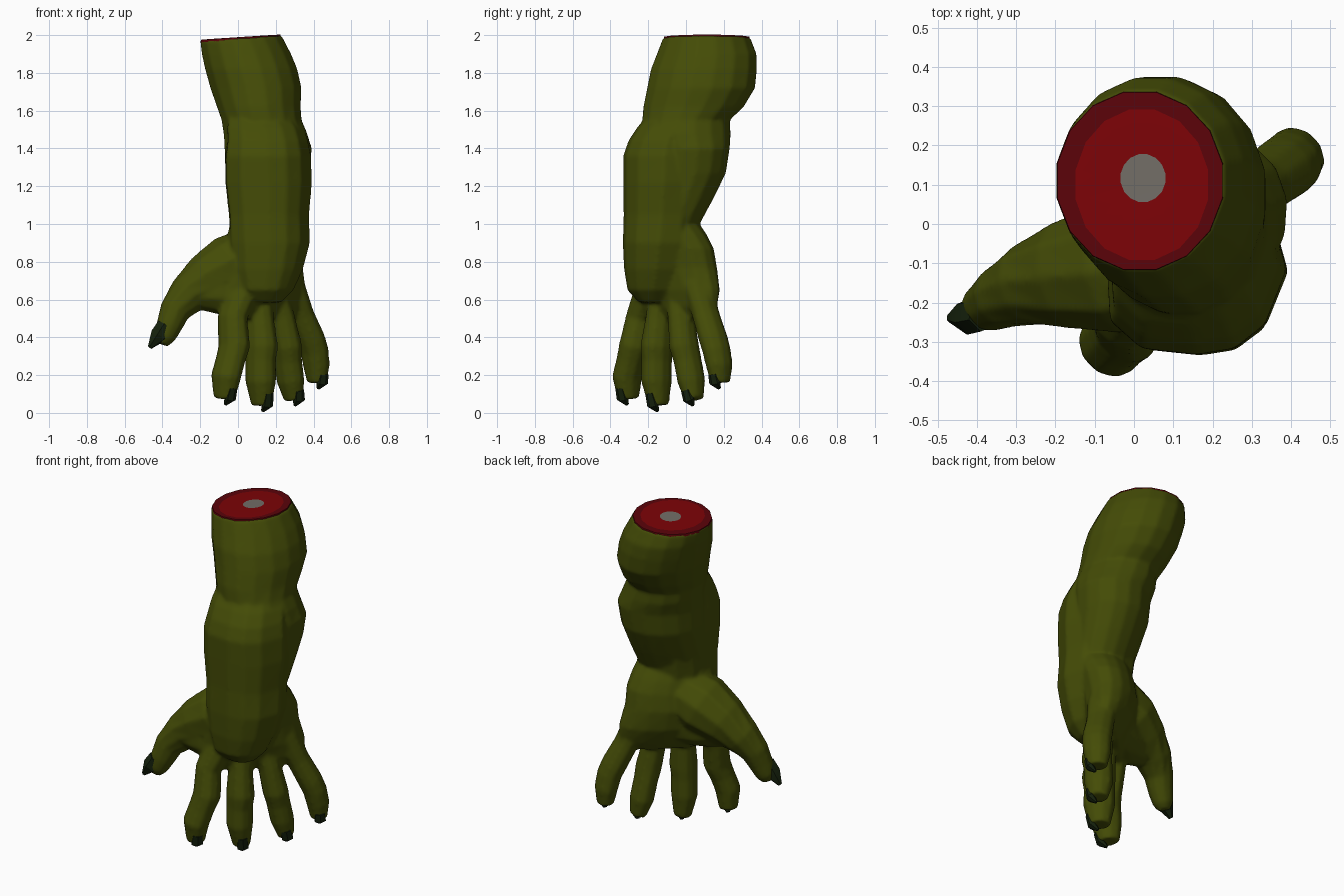
import bpy, bmesh, math
from mathutils import Vector


def material(name, rgb):
    m = bpy.data.materials.new(name)
    m.diffuse_color = (*rgb, 1)
    return m


SKIN = material("olive skin", (0.058, 0.072, 0.002))
FLESH = material("red flesh", (0.205, 0.001, 0.002))
RIM = material("dark red rim", (0.105, 0.001, 0.003))
BONE = material("grey bone", (0.17, 0.155, 0.135))
CLAW = material("dark claw", (0.008, 0.016, 0.004))

ACROSS = Vector((1, 1, 0)).normalized()    # across the knuckles
PALM = Vector((-1, 1, 0)).normalized()     # towards the palm side


def loft(name, rings, mats, angle=40, rule=None):
    """Skin a list of equal rings into one closed object."""
    bm = bmesh.new()
    rows = [[bm.verts.new(p) for p in r] for r in rings]
    n = len(rows[0])
    for k in range(len(rows) - 1):
        for i in range(n):
            j = (i + 1) % n
            f = bm.faces.new((rows[k][i], rows[k][j], rows[k + 1][j], rows[k + 1][i]))
            f.material_index = rule(k) if rule else 0
    bm.faces.new(rows[0])
    f = bm.faces.new(rows[-1])
    f.material_index = rule(len(rows) - 1) if rule else 0
    bmesh.ops.recalc_face_normals(bm, faces=bm.faces)
    me = bpy.data.meshes.new(name)
    bm.to_mesh(me)
    bm.free()
    for m in mats:
        me.materials.append(m)
    ob = bpy.data.objects.new(name, me)
    bpy.context.collection.objects.link(ob)
    bpy.ops.object.select_all(action='DESELECT')
    ob.select_set(True)
    bpy.context.view_layer.objects.active = ob
    bpy.ops.object.shade_smooth_by_angle(angle=math.radians(angle))
    return ob


def hand_ring(z, x, y, a, b, n=16):
    """Flat oval, a across the knuckles and b towards the palm."""
    out = []
    for i in range(n):
        t = 2 * math.pi * (i + 0.5) / n + math.pi / 4
        s = t - math.pi / 4
        out.append(Vector((x, y, z)) + ACROSS * a * math.cos(s) + PALM * b * math.sin(s))
    return out


def arm_ring(z, x, y, rx, ry, n=16):
    """Flat oval square to the axes, started so it lines up with hand_ring."""
    out = []
    for i in range(n):
        t = 2 * math.pi * (i + 0.5) / n + math.pi / 4
        out.append(Vector((x + rx * math.cos(t), y + ry * math.sin(t), z)))
    return out


def slant(rings):
    """Tip the cut at the top slightly sideways."""
    for r in rings:
        for p in r:
            p.z += 0.065 * (p.x - 0.015)
    return rings


def tube(name, path, mat, n=8, flat=1.0, angle=40):
    """Tube through (x, y, z, radius) points, rings square to the path."""
    pts = [Vector(p[:3]) for p in path]
    rings = []
    for k, p in enumerate(pts):
        d = (pts[min(k + 1, len(pts) - 1)] - pts[max(k - 1, 0)]).normalized()
        u = (ACROSS - d * ACROSS.dot(d)).normalized()
        v = d.cross(u)
        r = path[k][3]
        rings.append([p + u * r * math.cos(t) + v * r * flat * math.sin(t)
                      for t in (2 * math.pi * (i + 0.5) / n for i in range(n))])
    return loft(name, rings, [mat], angle=angle)


# Palm and wrist, then elbow and upper arm
hand = [(0.50, 0.14, -0.06, 0.27, 0.065), (0.56, 0.14, -0.055, 0.295, 0.10),
        (0.65, 0.135, -0.045, 0.29, 0.135), (0.77, 0.125, -0.055, 0.27, 0.155),
        (0.87, 0.14, -0.065, 0.255, 0.16), (0.94, 0.145, -0.09, 0.235, 0.165),
        (1.00, 0.15, -0.12, 0.215, 0.17), (1.13, 0.15, -0.065, 0.23, 0.185),
        (1.27, 0.155, -0.01, 0.24, 0.205), (1.40, 0.16, 0.00, 0.25, 0.215)]
upper = [(1.48, 0.145, 0.0, 0.225, 0.24), (1.55, 0.125, 0.0, 0.215, 0.235),
         (1.62, 0.11, 0.04, 0.225, 0.27), (1.72, 0.095, 0.08, 0.245, 0.29),
         (1.82, 0.07, 0.095, 0.248, 0.285), (1.90, 0.045, 0.11, 0.24, 0.268),
         (1.985, 0.015, 0.11, 0.218, 0.234)]
rings = [hand_ring(*s) for s in hand] + [arm_ring(*s) for s in upper]
slant(rings[-1:])
skin = [loft("arm", rings, [SKIN])]

# Heavy forearm muscle, boxy on the thumb side, overhanging the hand
PROFILE = [(-1, -.1), (-.97, -.62), (-.62, -.93), (.0, -1), (.42, -.93), (.76, -.66),
           (1, -.05), (.85, .5), (.4, .85), (-.1, .95), (-.6, .8), (-.9, .4)]
muscle = [(0.585, 0.15, -0.17, 0.08, 0.08), (0.65, 0.15, -0.165, 0.145, 0.145),
          (0.76, 0.16, -0.15, 0.185, 0.178), (0.90, 0.17, -0.135, 0.212, 0.20),
          (1.05, 0.165, -0.12, 0.213, 0.21), (1.22, 0.163, -0.11, 0.23, 0.222),
          (1.36, 0.16, -0.105, 0.228, 0.228), (1.44, 0.157, -0.09, 0.215, 0.215),
          (1.51, 0.145, -0.055, 0.205, 0.205), (1.60, 0.12, 0.0, 0.17, 0.18)]
skin.append(loft("forearm_muscle", [[Vector((x + u * rx, y + v * ry, z)) for u, v in PROFILE]
                                    for z, x, y, rx, ry in muscle], [SKIN]))

# Thumb with its fleshy base and the web towards the palm
skin.append(tube("thumb", [
    (0.08, -0.08, 0.84, 0.15), (-0.04, -0.11, 0.77, 0.175),
    (-0.17, -0.13, 0.70, 0.142), (-0.27, -0.155, 0.62, 0.108),
    (-0.335, -0.185, 0.54, 0.083), (-0.365, -0.205, 0.46, 0.07),
    (-0.39, -0.215, 0.40, 0.058), (-0.405, -0.22, 0.365, 0.035)], SKIN, n=10))
skin.append(tube("thumb_web", [
    (0.12, -0.07, 0.66, 0.13), (0.0, -0.12, 0.645, 0.13),
    (-0.1, -0.15, 0.64, 0.12), (-0.2, -0.155, 0.645, 0.10)], SKIN, n=10))
tube("thumb_claw", [(-0.385, -0.23, 0.465, 0.045), (-0.42, -0.235, 0.41, 0.048),
                    (-0.468, -0.24, 0.346, 0.012)], CLAW, n=6, angle=25)

# Four bent fingers, each from the palm down to the tip
fingers = {
    "index": [(0.02, -0.19, 0.64, 0.08), (-0.03, -0.24, 0.50, 0.073),
              (-0.02, -0.27, 0.35, 0.078), (-0.04, -0.29, 0.28, 0.072),
              (-0.064, -0.312, 0.19, 0.073), (-0.073, -0.305, 0.075, 0.052)],
    "middle": [(0.10, -0.11, 0.64, 0.075), (0.115, -0.14, 0.50, 0.068),
               (0.125, -0.155, 0.35, 0.08), (0.12, -0.155, 0.28, 0.074),
               (0.12, -0.156, 0.17, 0.075), (0.125, -0.145, 0.04, 0.05)],
    "ring": [(0.18, -0.03, 0.64, 0.075), (0.23, -0.025, 0.50, 0.066),
             (0.26, -0.01, 0.35, 0.073), (0.265, 0.008, 0.28, 0.068),
             (0.278, 0.028, 0.17, 0.068), (0.295, 0.043, 0.07, 0.047)],
    "little": [(0.27, 0.06, 0.68, 0.075), (0.33, 0.105, 0.52, 0.067),
               (0.385, 0.145, 0.39, 0.071), (0.405, 0.162, 0.33, 0.069),
               (0.415, 0.177, 0.25, 0.065), (0.418, 0.182, 0.16, 0.048)],
}
for name, path in fingers.items():
    skin.append(tube(name + "_finger", path, SKIN, n=10, flat=1.2))
    # Short claw lying on the outer side of the tip
    x, y, z, r = path[-1]
    a = Vector(path[-2][:3]) - PALM * path[-2][3] * 0.95
    b = Vector((x, y, z)) - PALM * r * 0.85
    c = Vector((x, y, z - 0.03)) - PALM * 0.01
    mid = a.lerp(b, 0.5)
    tube(name + "_claw", [(*mid, 0.03), (*b, 0.036), (*c, 0.012)],
         CLAW, n=6, flat=0.7, angle=25)

# Fuse all the skin parts into one soft surface
bpy.ops.object.select_all(action='DESELECT')
for ob in skin:
    ob.select_set(True)
bpy.context.view_layer.objects.active = skin[0]
bpy.ops.object.join()
body = bpy.context.view_layer.objects.active
body.name = "arm_and_hand"
fuse = body.modifiers.new("fuse", 'REMESH')
fuse.mode = 'VOXEL'
fuse.voxel_size = 0.011
fuse.use_smooth_shade = True
soften = body.modifiers.new("soften", 'SMOOTH')
soften.factor = 0.5
soften.iterations = 5

# Cut end: dark rim, red flesh and bone
cut = slant([arm_ring(1.975, 0.015, 0.11, 0.216, 0.232),
             arm_ring(1.989, 0.015, 0.11, 0.214, 0.230),
             arm_ring(1.990, 0.02, 0.10, 0.172, 0.195),
             arm_ring(1.988, 0.023, 0.117, 0.058, 0.062)])
loft("cut_end", cut, [RIM, FLESH, BONE], rule=lambda k: max(0, k - 1))
